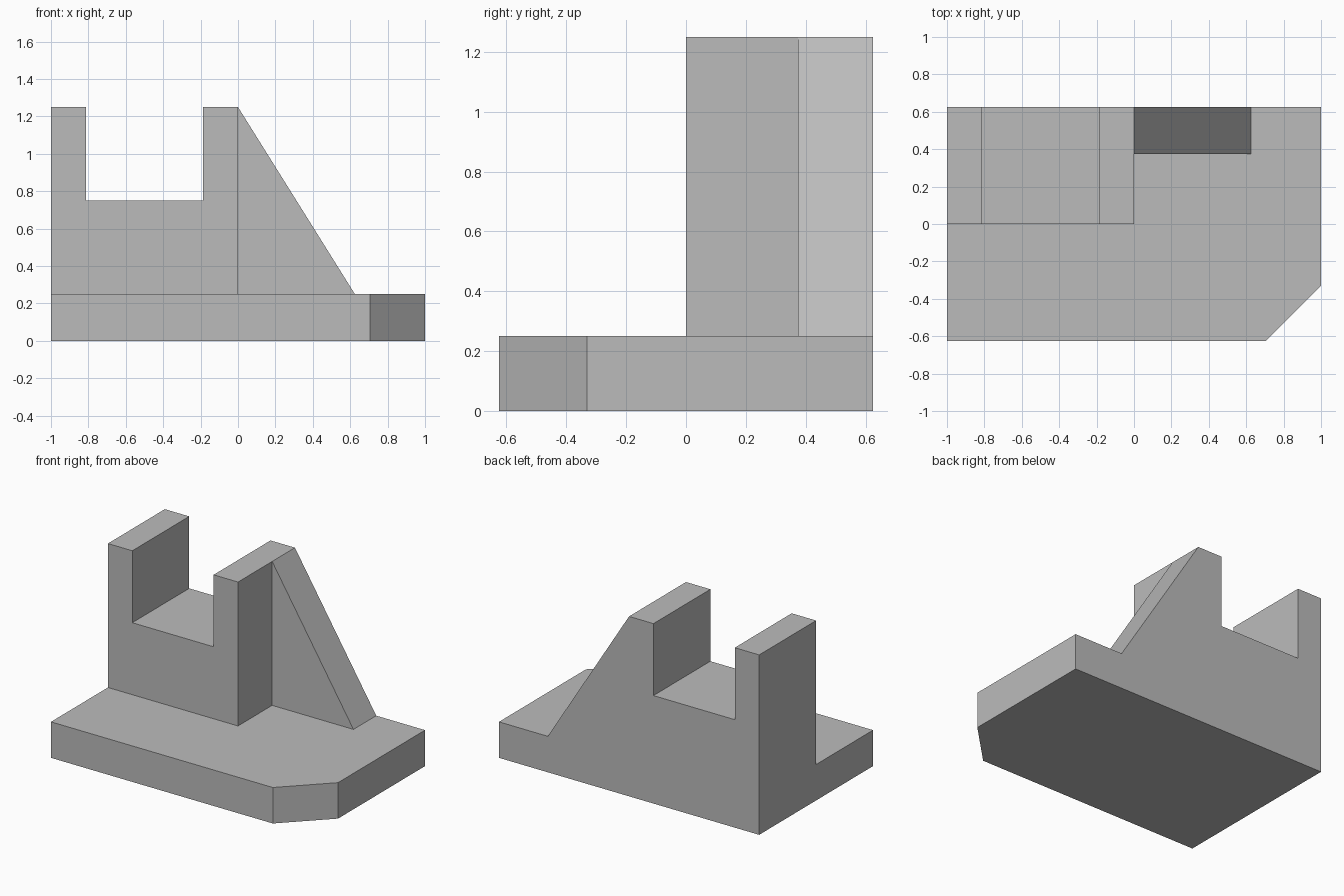
import bpy
import bmesh
from mathutils import Vector

old = bpy.data.objects.get("Cube")
if old:
    bpy.data.objects.remove(old, do_unlink=True)

# Single plain grey
GREY = (0.5, 0.5, 0.5, 1.0)
grey = bpy.data.materials.new("plain_grey")
grey.use_nodes = True
grey.diffuse_color = GREY
grey.node_tree.nodes["Principled BSDF"].inputs["Base Color"].default_value = GREY


def extrude_profile(name, points, direction):
    """Make a flat-faced solid by sweeping a closed profile along a vector."""
    bm = bmesh.new()
    face = bm.faces.new([bm.verts.new(p) for p in points])
    swept = bmesh.ops.extrude_face_region(bm, geom=[face])["geom"]
    moved = [v for v in swept if isinstance(v, bmesh.types.BMVert)]
    bmesh.ops.translate(bm, verts=moved, vec=Vector(direction))
    bmesh.ops.recalc_face_normals(bm, faces=bm.faces)
    mesh = bpy.data.meshes.new(name)
    bm.to_mesh(mesh)
    bm.free()
    mesh.materials.append(grey)
    obj = bpy.data.objects.new(name, mesh)
    bpy.context.collection.objects.link(obj)
    return obj


BACK = 0.625
BASE_TOP = 0.25
TOP = 1.25

# Base plate with one clipped front corner
plate = [(-1, -BACK), (0.705, -BACK), (1, -0.33), (1, BACK), (-1, BACK)]
extrude_profile("base_plate", [(x, y, 0) for x, y in plate], (0, 0, BASE_TOP))

# Upright block with a rectangular slot open at the top
SLOT_LEFT, SLOT_RIGHT, SLOT_FLOOR = -0.8125, -0.1875, 0.75
block = [(-1, BASE_TOP), (0, BASE_TOP), (0, TOP), (SLOT_RIGHT, TOP),
         (SLOT_RIGHT, SLOT_FLOOR), (SLOT_LEFT, SLOT_FLOOR),
         (SLOT_LEFT, TOP), (-1, TOP)]
extrude_profile("slotted_block", [(x, 0, z) for x, z in block], (0, BACK, 0))

# Triangular support rib flush with the back
rib = [(0, BASE_TOP), (0.625, BASE_TOP), (0, TOP)]
extrude_profile("support_rib", [(x, 0.375, z) for x, z in rib], (0, 0.25, 0))
